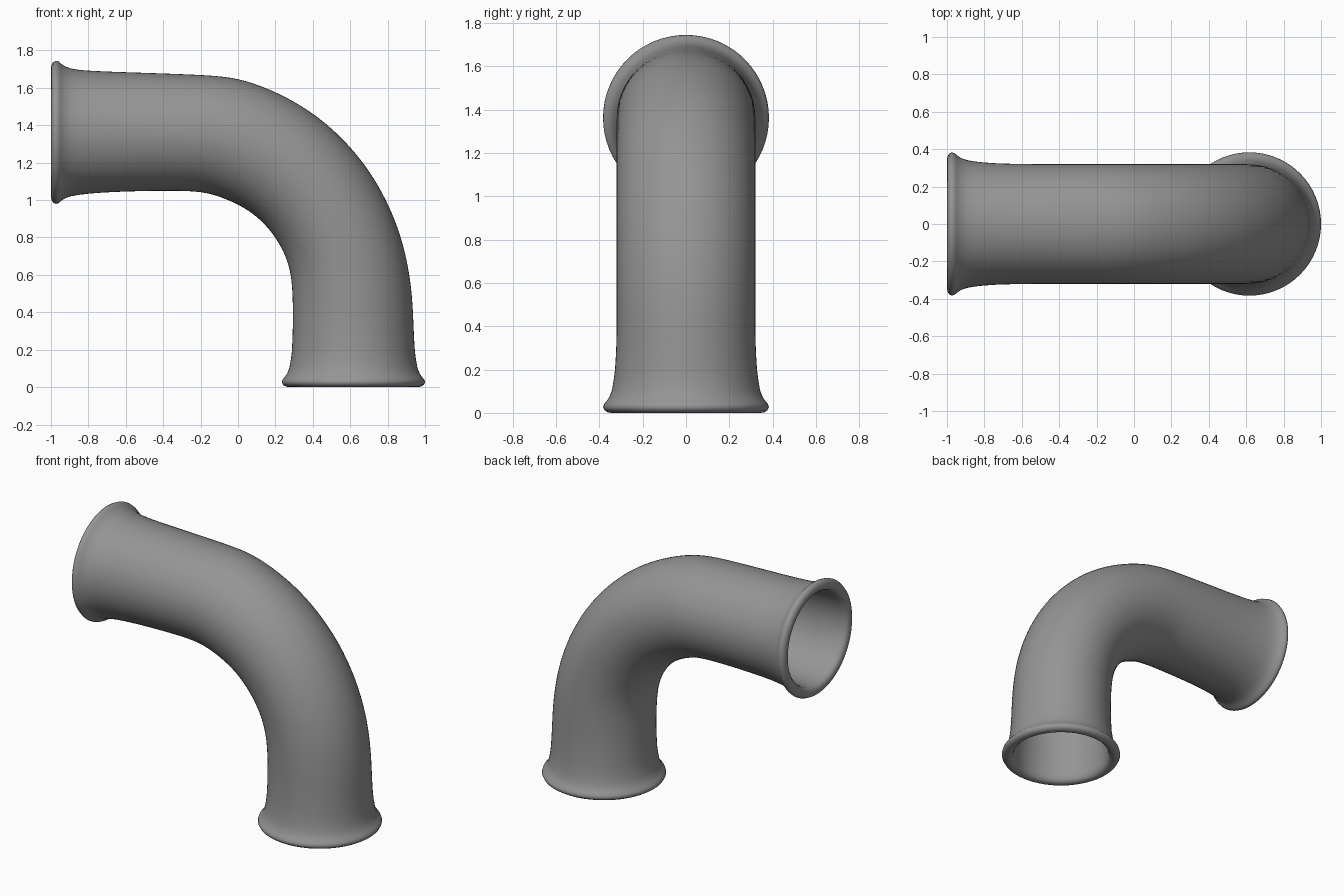
import bpy, bmesh, math
from mathutils import Vector

if "Cube" in bpy.data.objects:
    bpy.data.objects.remove(bpy.data.objects["Cube"])

SEG = 64
WALL = 0.026
LEFT_Z, BOTTOM_X = 1.362, 0.617   # axes of the two straight ends

# Rolled lip, from bore to outside: (distance from the open end, radius)
LIP = [(0.13, 0.304), (0.05, 0.306), (0.018, 0.313), (0.004, 0.328), (0.0, 0.345),
       (0.003, 0.362), (0.012, 0.376), (0.026, 0.383), (0.04, 0.379), (0.054, 0.367),
       (0.075, 0.353), (0.105, 0.342), (0.15, 0.334)]

# Bend stations: outer edge x, z, inner edge x, z
BEND = [(-0.8, 1.692, -0.8, 1.034), (-0.72, 1.687, -0.72, 1.042),
        (-0.5, 1.68, -0.5, 1.05), (-0.25, 1.672, -0.28, 1.051),
        (-0.08, 1.662, -0.18, 1.044), (0.05, 1.645, -0.09, 1.018),
        (0.278, 1.547, 0.037, 0.963), (0.44, 1.442, 0.128, 0.893),
        (0.6, 1.294, 0.198, 0.807), (0.733, 1.123, 0.246, 0.725),
        (0.837, 0.914, 0.277, 0.64), (0.893, 0.738, 0.289, 0.56),
        (0.925, 0.56, 0.293, 0.47), (0.936, 0.417, 0.294, 0.38),
        (0.939, 0.28, 0.293, 0.28), (0.946, 0.19, 0.288, 0.19)]


def left_section(d, r):
    return Vector((-1 + d, LEFT_Z + r)), Vector((-1 + d, LEFT_Z - r)), r


def bottom_section(d, r):
    return Vector((BOTTOM_X + r, d)), Vector((BOTTOM_X - r, d)), r


def smooth(points, steps=5, passes=24):
    """Catmull-Rom curve through the stations, then relaxed to even it out."""
    p = [points[0]] + points + [points[-1]]
    out = []
    for i in range(1, len(p) - 2):
        a, b, c, d = p[i - 1:i + 3]
        for k in range(steps):
            t = k / steps
            out.append(0.5 * (2 * b + (c - a) * t + (2 * a - 5 * b + 4 * c - d) * t**2
                              + (3 * b - a - 3 * c + d) * t**3))
    out.append(points[-1])
    for _ in range(passes):
        out = ([out[0]] + [(out[i - 1] + 2 * out[i] + out[i + 1]) / 4
                           for i in range(1, len(out) - 1)] + [out[-1]])
    return out


# Outside and bore of the bent middle
stations = smooth([Vector(s) for s in BEND])
n = len(stations) - 1
outside, bore = [], []
for i, s in enumerate(stations):
    o, q = Vector((s[0], s[1])), Vector((s[2], s[3]))
    end = min(i, n - i) / n
    ry = 0.32 + 0.009 * max(0, 1 - end / 0.15) ** 2
    u = (o - q).normalized() * WALL
    outside.append((o, q, ry))
    bore.append((o - u, q + u, 0.32 - WALL))

# Closed loop of sections: left lip, outside, bottom lip, back through the bore
sections = [left_section(d, r) for d, r in LIP] + outside
sections += [bottom_section(d, r) for d, r in reversed(LIP)] + bore[::-1]

bm = bmesh.new()
rings = []
for o, q, ry in sections:
    c, h = (o + q) / 2, (o - q) / 2
    ring = []
    for k in range(SEG):
        a = math.tau * k / SEG
        p = c + h * math.cos(a)
        ring.append(bm.verts.new((p.x, ry * math.sin(a), p.y)))
    rings.append(ring)
for i, ring in enumerate(rings):
    nxt = rings[(i + 1) % len(rings)]
    for k in range(SEG):
        j = (k + 1) % SEG
        bm.faces.new((ring[k], ring[j], nxt[j], nxt[k]))
bmesh.ops.recalc_face_normals(bm, faces=bm.faces)
for f in bm.faces:
    f.smooth = True
mesh = bpy.data.meshes.new("pipe_elbow")
bm.to_mesh(mesh)
bm.free()

# Dark grey finish
grey = bpy.data.materials.new("dark_grey")
grey.diffuse_color = (0.3, 0.3, 0.3, 1)
grey.use_nodes = True
grey.node_tree.nodes["Principled BSDF"].inputs["Base Color"].default_value = grey.diffuse_color
mesh.materials.append(grey)
bpy.context.collection.objects.link(bpy.data.objects.new("pipe_elbow", mesh))
